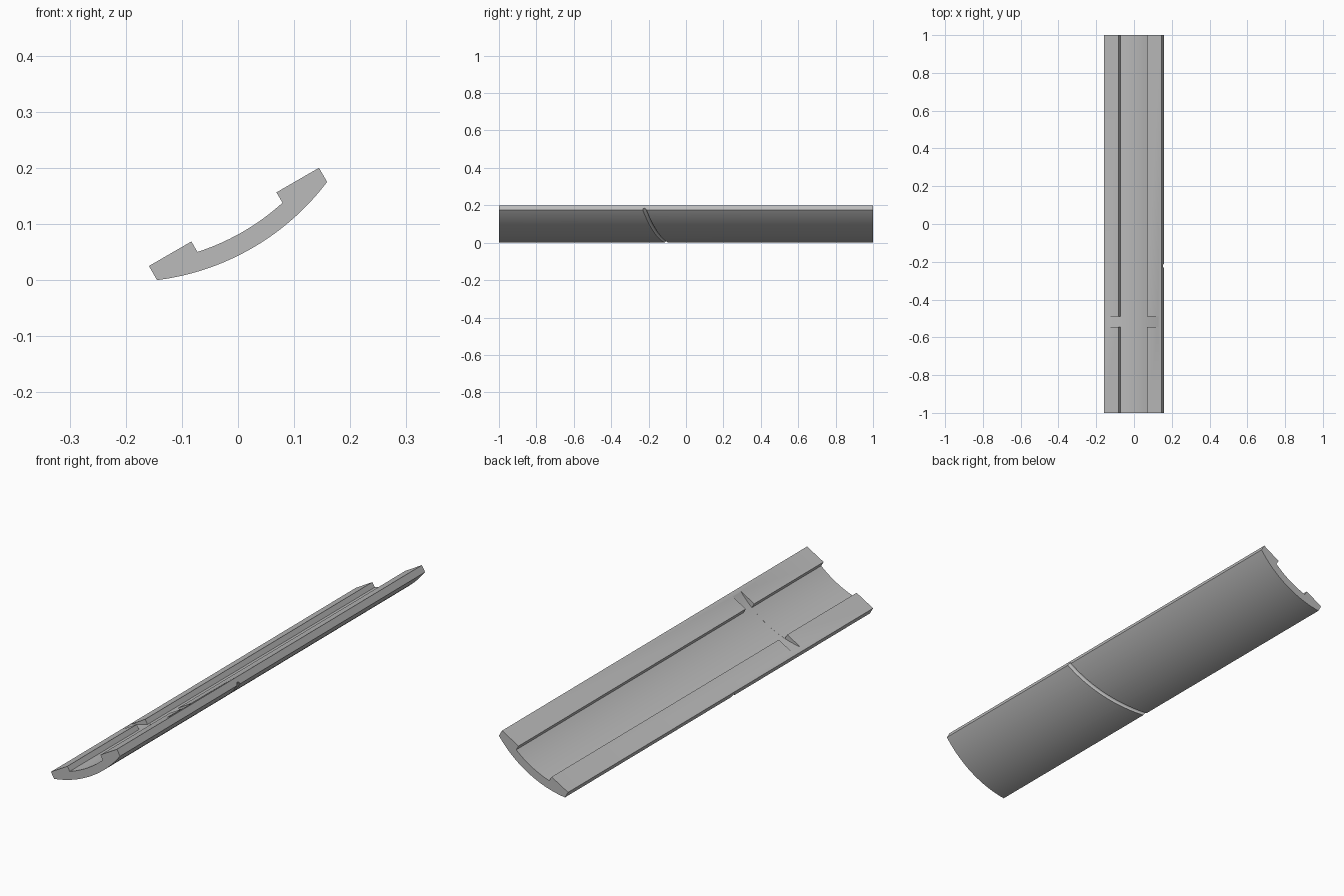
import bpy, bmesh
from math import sin, cos, asin, pi, radians, hypot
from mathutils import Vector, Matrix

cube = bpy.data.objects.get("Cube")
if cube:
    bpy.data.objects.remove(cube)

HALF_W = 0.175            # half of the chord
CHANNEL = 0.0875          # half width of the channel
TOP = 0.029               # height of the flat shoulders above the chord
LIP = 0.0075              # height of the channel edge
R_OUT = 0.45
AXIS = (R_OUT ** 2 - HALF_W ** 2) ** 0.5
R_IN = hypot(CHANNEL, AXIS - LIP)
TILT = Matrix.Translation((0.00725, 0, HALF_W / 2)) @ Matrix.Rotation(radians(-30), 4, 'Y')

grey = bpy.data.materials.new("plain grey")
grey.use_nodes = True
grey.diffuse_color = (0.5, 0.5, 0.5, 1)
grey.node_tree.nodes["Principled BSDF"].inputs["Base Color"].default_value = grey.diffuse_color


def arc(radius, half_width, steps):
    """Points of an arc about the shell axis, from -half_width to half_width."""
    a = asin(half_width / radius)
    angles = [a * (2 * i / steps - 1) for i in range(steps + 1)]
    return [(radius * sin(t), AXIS - radius * cos(t)) for t in angles]


def make_object(name, bm):
    bmesh.ops.recalc_face_normals(bm, faces=bm.faces)
    mesh = bpy.data.meshes.new(name)
    bm.to_mesh(mesh)
    bm.free()
    mesh.materials.append(grey)
    obj = bpy.data.objects.new(name, mesh)
    obj.matrix_world = TILT
    bpy.context.collection.objects.link(obj)
    return obj


def extrude(name, profile, y0, y1):
    bm = bmesh.new()
    face = bm.faces.new([bm.verts.new((u, y0, v)) for u, v in profile])
    new = bmesh.ops.extrude_face_region(bm, geom=[face])["geom"]
    bmesh.ops.translate(bm, vec=(0, y1 - y0, 0),
                        verts=[g for g in new if isinstance(g, bmesh.types.BMVert)])
    return make_object(name, bm)


def sweep_groove(name, radius, steps, sides=16):
    """Round cutter that follows the underside on a slant."""
    bm = bmesh.new()
    rings = []
    for u, v in arc(R_OUT, HALF_W + 0.02, steps):
        radial = Vector((u, 0, v - AXIS)).normalized()
        centre = Vector((u, -0.162 - 0.34 * u, v))
        rings.append([bm.verts.new(centre + radial * radius * cos(t) + Vector((0, radius * sin(t), 0)))
                      for t in (2 * pi * k / sides for k in range(sides))])
    for a, b in zip(rings, rings[1:]):
        for k in range(sides):
            n = (k + 1) % sides
            bm.faces.new((a[k], a[n], b[n], b[k]))
    bm.faces.new(rings[0])
    bm.faces.new(rings[-1])
    return make_object(name, bm)


# Curved shell with a channel between two flat shoulders
profile = arc(R_OUT, HALF_W, 40)
profile += [(HALF_W, TOP), (CHANNEL, TOP)]
profile += arc(R_IN, CHANNEL, 20)[::-1]
profile += [(-CHANNEL, TOP), (-HALF_W, TOP)]
# Shoulder corners are square to the chord
shell = extrude("channelled_shell", profile, -1, 1)

# Cross slot that carries the channel floor out through both shoulders
reach = (R_IN ** 2 - (AXIS - TOP - 0.004) ** 2) ** 0.5
slot = extrude("cross_slot_cutter", arc(R_IN + 0.0002, reach, 32), -0.545, -0.49)

# Slanted groove across the underside
groove = sweep_groove("underside_groove_cutter", 0.010, 40)

bpy.context.view_layer.objects.active = shell
for cutter in (slot, groove):
    mod = shell.modifiers.new(cutter.name, 'BOOLEAN')
    mod.operation = 'DIFFERENCE'
    mod.solver = 'EXACT'
    mod.object = cutter
    bpy.ops.object.modifier_apply(modifier=mod.name)
    cutter.hide_render = True
    cutter.hide_set(True)

bpy.ops.object.select_all(action='DESELECT')
shell.select_set(True)
bpy.ops.object.shade_smooth_by_angle(angle=radians(25))
